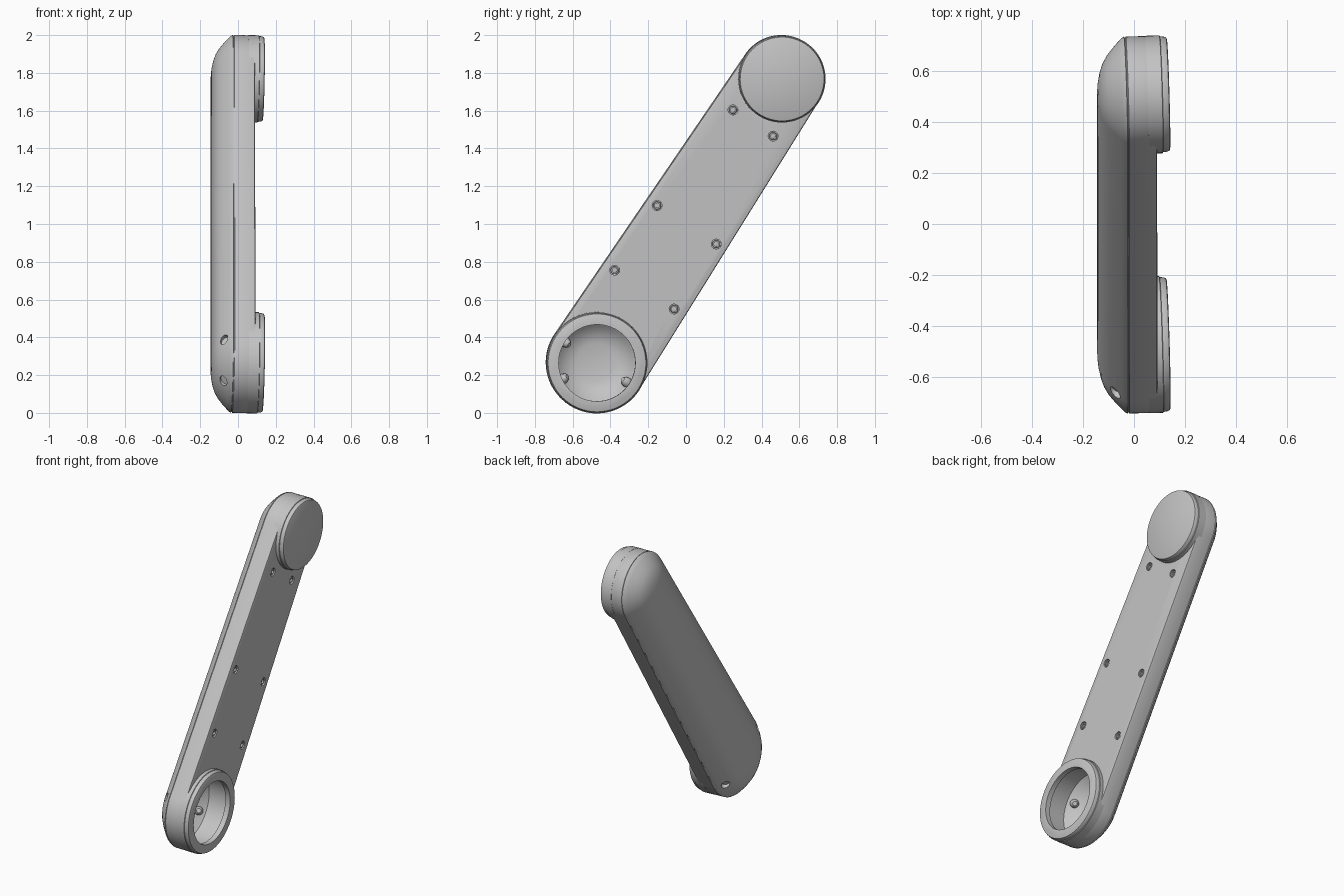
import bpy, bmesh, math
from mathutils import Matrix, Vector

if "Cube" in bpy.data.objects:
    bpy.data.objects.remove(bpy.data.objects["Cube"], do_unlink=True)

grey = bpy.data.materials.new("light_grey")
grey.use_nodes = True
COLOUR = (0.55, 0.55, 0.55, 1)
grey.diffuse_color = COLOUR
grey.node_tree.nodes["Principled BSDF"].inputs["Base Color"].default_value = COLOUR

# Arm frame: w = thickness, u = along the arm, v = across it, slightly rolled
LOW, HIGH = Vector((0, -0.475, 0.267)), Vector((0, 0.505, 1.77))
R_LOW, R_HIGH = 0.267, 0.23
LENGTH = (HIGH - LOW).length
U = (HIGH - LOW).normalized()
SIDE = Vector((1, 0, 0)).cross(U)
ROLL = math.radians(2)
W = Vector((math.cos(ROLL), 0, 0)) - SIDE * math.sin(ROLL)
V = W.cross(U)


def frame(origin, w, u, v):
    return Matrix.Translation(origin) @ Matrix((w, u, v)).transposed().to_4x4()


ARM = frame(LOW, W, U, V)


def circle(r, u=0, v=0, n=64):
    return [(u + r * math.cos(math.tau * i / n), v + r * math.sin(math.tau * i / n))
            for i in range(n)]


def arm_outline(inset, n=40):
    """Outline wrapped around the two end circles."""
    phi = math.acos((R_LOW - R_HIGH) / LENGTH)
    pts = []
    for cu, r, start, end in ((LENGTH, R_HIGH, -phi, phi),
                              (0, R_LOW, phi, math.tau - phi)):
        for i in range(n + 1):
            a = start + (end - start) * i / n
            pts.append((cu + (r - inset) * math.cos(a), (r - inset) * math.sin(a)))
    return pts


def loft(name, rings, matrix=ARM):
    """Skin a list of (w, outline) rings and close both ends."""
    bm = bmesh.new()
    loops = [[bm.verts.new(matrix @ Vector((w, *p))) for p in pts] for w, pts in rings]
    for a, b in zip(loops, loops[1:]):
        for i in range(len(a)):
            j = (i + 1) % len(a)
            bm.faces.new((a[i], a[j], b[j], b[i]))
    bm.faces.new(loops[0])
    bm.faces.new(loops[-1])
    bmesh.ops.recalc_face_normals(bm, faces=bm.faces)
    mesh = bpy.data.meshes.new(name)
    bm.to_mesh(mesh)
    bm.free()
    mesh.materials.append(grey)
    obj = bpy.data.objects.new(name, mesh)
    bpy.context.collection.objects.link(obj)
    return obj


def lathe(name, profile, u=0, v=0, n=64, matrix=ARM):
    return loft(name, [(w, circle(r, u, v, n)) for w, r in profile], matrix)


def activate(obj):
    bpy.ops.object.select_all(action='DESELECT')
    obj.select_set(True)
    bpy.context.view_layer.objects.active = obj


def cut(obj, cutters):
    activate(obj)
    for c in cutters:
        mod = obj.modifiers.new("cut", 'BOOLEAN')
        mod.operation, mod.solver, mod.object = 'DIFFERENCE', 'EXACT', c
        bpy.ops.object.modifier_apply(modifier=mod.name)


# Shell: domed back, thin parting groove, flat front with a rounded edge
body = loft("arm_body", [(w, arm_outline(i)) for w, i in (
    (-0.144, 0.21), (-0.141, 0.18), (-0.133, 0.14), (-0.121, 0.105), (-0.104, 0.075),
    (-0.08, 0.045), (-0.057, 0.02), (-0.043, 0.006), (-0.033, 0.0), (-0.031, 0.004),
    (-0.028, 0.004), (-0.026, 0.0), (0.073, 0.0), (0.08, 0.003), (0.083, 0.01))])


# Raised round joints at both ends
def joint(name, r, u):
    steps = ((0.05, 0.0), (0.106, 0.0), (0.108, 0.004), (0.111, 0.004),
             (0.125, 0.006), (0.132, 0.009), (0.135, 0.015))
    return lathe(name, [(w, r + 0.001 - i) for w, i in steps], u)


low_joint = joint("lower_joint_ring", R_LOW, 0)
high_joint = joint("upper_joint_cap", R_HIGH, LENGTH)

# Hollow socket inside the lower joint
socket = lathe("socket_cutter", ((0.2, 0.203), (0.1, 0.203), (0.095, 0.228), (-0.035, 0.228),
                                 (-0.075, 0.19), (-0.105, 0.15), (-0.12, 0.1)))
cut(low_joint, [socket])
cutters = [socket]
details = []

# Countersunk screws in pairs along the flat front
for u, v in ((0.462, 0.188), (0.872, 0.187), (1.515, 0.127)):
    for s in (1, -1):
        cutters.append(lathe("screw_cutter", ((0.062, 0.026), (0.12, 0.026)), u, s * v, 24))
        details.append(lathe("screw", ((0.055, 0.021), (0.077, 0.021), (0.079, 0.019),
                                       (0.079, 0.012), (0.067, 0.012)), u, s * v, 24))

# Set screws entering the socket through slanted holes in the dome
for angle in (90, 150, 270):
    a = math.radians(angle)
    radial = U * math.cos(a) + V * math.sin(a)
    axis = (radial * 0.85 - W * 0.5).normalized()
    tangent = W.cross(radial)
    m = frame(LOW + radial * 0.216 - W * 0.08, axis, tangent, axis.cross(tangent))
    cutters.append(lathe("hole_cutter", ((-0.07, 0.027), (0.1, 0.027)), n=24, matrix=m))
    details.append(lathe("set_screw", ((-0.055, 0.014), (-0.05, 0.019), (-0.03, 0.027),
                                       (-0.02, 0.027)), n=24, matrix=m))

cut(body, cutters)
for c in cutters:
    bpy.data.objects.remove(c, do_unlink=True)

for obj in [body, low_joint, high_joint] + details:
    activate(obj)
    bpy.ops.object.shade_smooth_by_angle(angle=math.radians(30))
